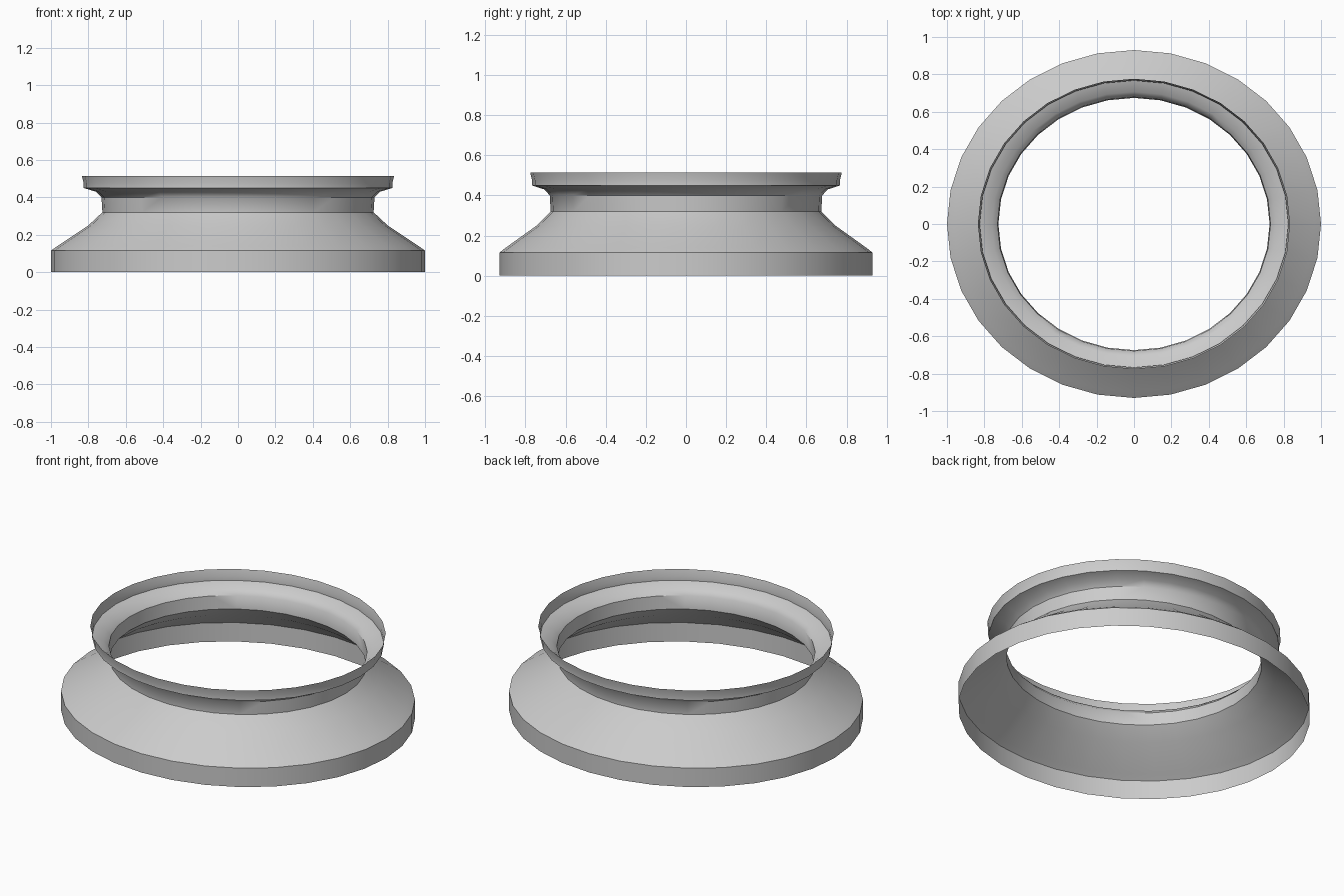
import bpy, bmesh, math

if "Cube" in bpy.data.objects:
    bpy.data.objects.remove(bpy.data.objects["Cube"])

SIDES = 32
DEPTH = 0.93  # the ring is slightly oval

# (radius along x, height) from the foot up to the rim
profile = [(0.985, 0.0), (1.0, 0.03), (1.0, 0.115), (0.965, 0.14), (0.80, 0.25),
           (0.725, 0.32), (0.73, 0.40), (0.76, 0.43), (0.825, 0.45),
           (0.825, 0.475), (0.835, 0.515)]
profile[0] = (1.0, 0.0)


# Open, thin-skinned flared collar
bm = bmesh.new()
rings = []
for r, z in profile:
    rings.append([bm.verts.new((r * math.cos(2 * math.pi * i / SIDES),
                                r * DEPTH * math.sin(2 * math.pi * i / SIDES), z))
                  for i in range(SIDES)])
for low, high in zip(rings, rings[1:]):
    for i in range(SIDES):
        j = (i + 1) % SIDES
        bm.faces.new((low[i], low[j], high[j], high[i]))

mesh = bpy.data.meshes.new("flared_collar")
bm.to_mesh(mesh)
bm.free()
collar = bpy.data.objects.new("flared_collar", mesh)
bpy.context.collection.objects.link(collar)

# Smooth around the ring, crisp at the foot and rim
bpy.context.view_layer.objects.active = collar
collar.select_set(True)
bpy.ops.object.shade_smooth_by_angle(angle=math.radians(40))
